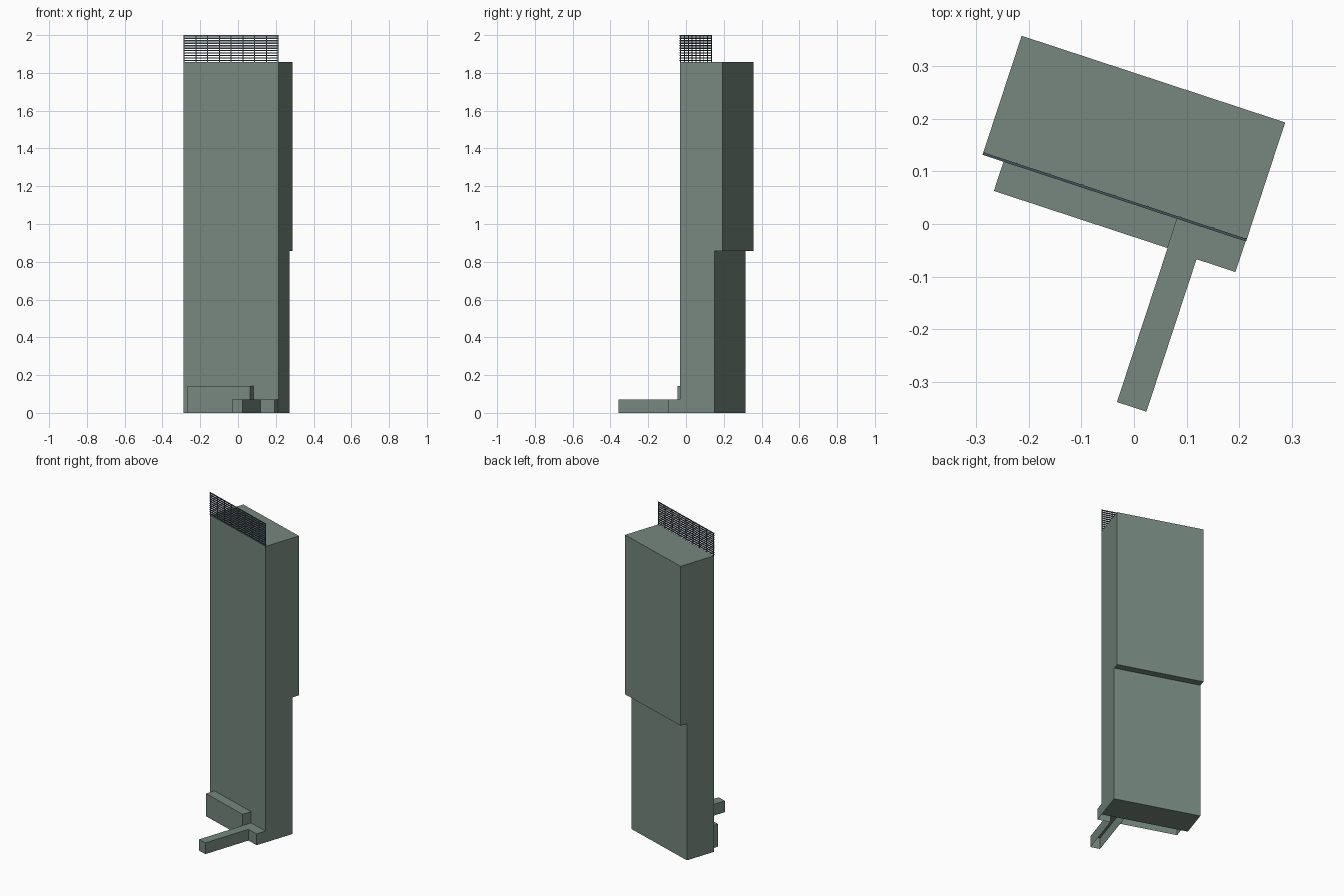
import bpy, bmesh, math

if "Cube" in bpy.data.objects:
    bpy.data.objects.remove(bpy.data.objects["Cube"])

TURN = math.radians(-18.2)          # whole building is turned about z
U0, U1 = -0.315, 0.213              # tower sides (local x)
FRONT = 0.037                       # tower front plane (local y)


def material(name, rgb):
    m = bpy.data.materials.new(name)
    m.diffuse_color = (*rgb, 1)
    m.use_nodes = True
    m.node_tree.nodes["Principled BSDF"].inputs["Base Color"].default_value = m.diffuse_color
    return m


stone = material("grey_green", (0.18, 0.245, 0.21))
metal = material("dark_slate", (0.06, 0.085, 0.11))


def finish(bm, name, mat):
    bmesh.ops.recalc_face_normals(bm, faces=bm.faces)
    me = bpy.data.meshes.new(name)
    bm.to_mesh(me)
    bm.free()
    me.materials.append(mat)
    ob = bpy.data.objects.new(name, me)
    ob.rotation_euler.z = TURN
    bpy.context.collection.objects.link(ob)
    return ob


def add_prism(bm, outline, z0, z1, bottom=True):
    low = [bm.verts.new((x, y, z0)) for x, y in outline]
    high = [bm.verts.new((x, y, z1)) for x, y in outline]
    n = len(outline)
    for i in range(n):
        j = (i + 1) % n
        bm.faces.new((low[i], low[j], high[j], high[i]))
    bm.faces.new(high)
    if bottom:
        bm.faces.new(low[::-1])


def rect(x0, x1, y0, y1):
    return [(x0, y0), (x1, y0), (x1, y1), (x0, y1)]


def prism(name, mat, outline, z0, z1, bottom=True):
    bm = bmesh.new()
    add_prism(bm, outline, z0, z1, bottom)
    return finish(bm, name, mat)


# tower: side profile with the upper half overhanging at the back
side = [(FRONT, 0), (0.229, 0), (0.229, 0.857), (0.2735, 0.857),
        (0.2735, 1.857), (FRONT, 1.857)]
bm = bmesh.new()
left = [bm.verts.new((U0, y, z)) for y, z in side]
right = [bm.verts.new((U1, y, z)) for y, z in side]
for i in range(len(side)):
    j = (i + 1) % len(side)
    bm.faces.new((left[i], left[j], right[j], right[i]))
bm.faces.new(left)
bm.faces.new(right)
finish(bm, "tower", stone)

# tall entrance block at the front left, open underneath
prism("entrance_block", stone, rect(-0.273, 0.075, -0.0235, FRONT), 0, 0.142, False)

# low wing with the long walkway, open underneath
wing = [(0.075, FRONT), (0.075, -0.332), (0.134, -0.332),
        (0.134, -0.0265), (0.212, -0.0265), (0.212, FRONT)]
prism("walkway_wing", stone, wing, 0, 0.071, False)

# roof screen: horizontal slats on slim posts along the front edge
bm = bmesh.new()
slats, bar = 11, 0.0065
for i in range(slats):
    z = 1.862 + (2.0 - bar - 1.862) * i / (slats - 1)
    add_prism(bm, rect(U0, U1, FRONT - 0.002, FRONT + 0.003), z, z + bar)
posts = 9
for i in range(posts):
    x = U0 + 0.002 + (U1 - U0 - 0.004) * i / (posts - 1)
    add_prism(bm, rect(x - 0.002, x + 0.002, FRONT, FRONT + 0.004), 1.857, 1.999)
finish(bm, "roof_screen", metal)
